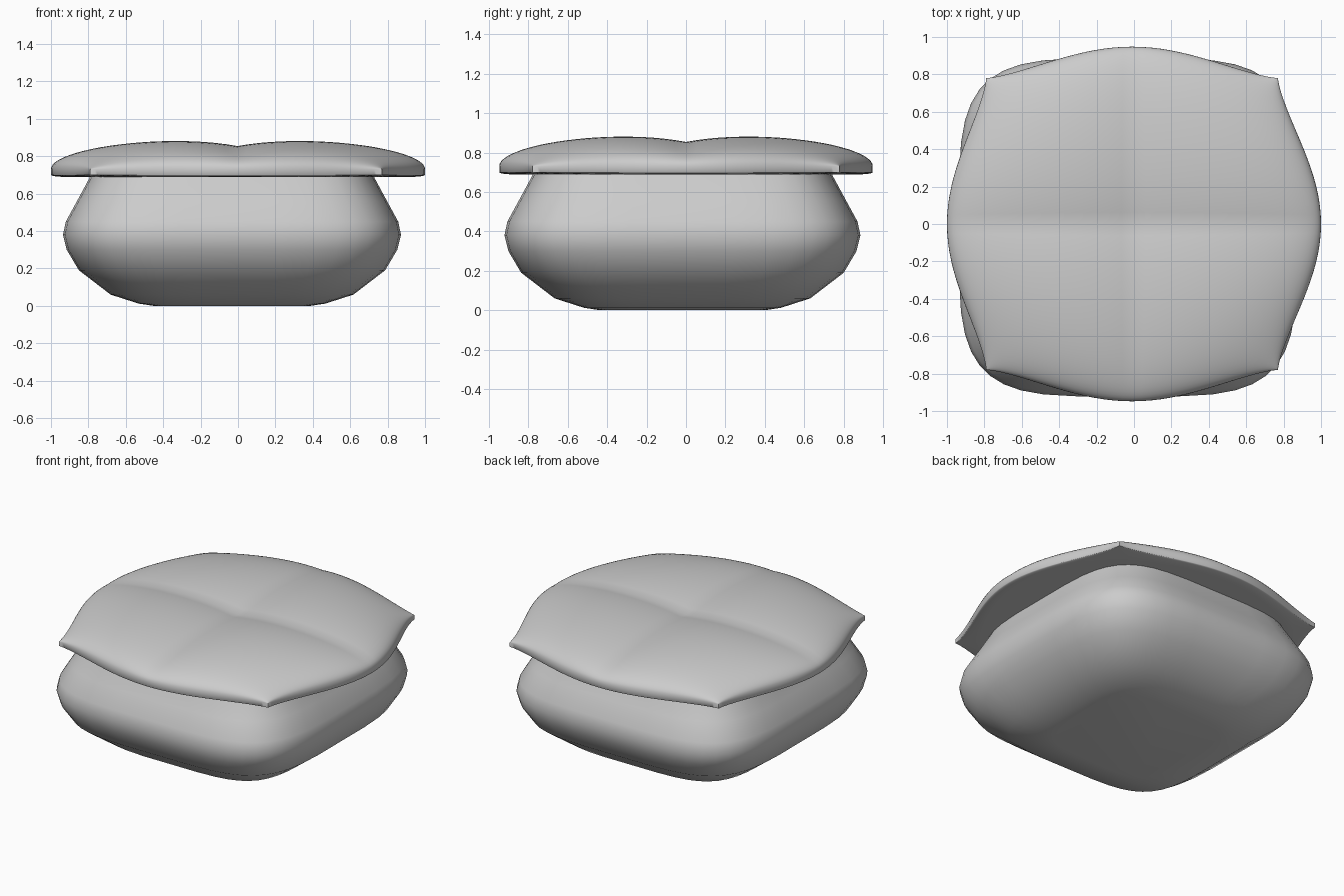
import bpy, bmesh
from math import sin, cos, pi, exp, copysign

if "Cube" in bpy.data.objects:
    bpy.data.objects.remove(bpy.data.objects["Cube"])


def make_object(name, bm, angle):
    bmesh.ops.recalc_face_normals(bm, faces=bm.faces[:])
    mesh = bpy.data.meshes.new(name)
    bm.to_mesh(mesh)
    bm.free()
    ob = bpy.data.objects.new(name, mesh)
    bpy.context.collection.objects.link(ob)
    bpy.ops.object.select_all(action='DESELECT')
    ob.select_set(True)
    bpy.context.view_layer.objects.active = ob
    bpy.ops.object.shade_smooth_by_angle(angle=angle)
    return ob


def squircle(t, n):
    c, s = cos(t), sin(t)
    return copysign(abs(c) ** (2 / n), c), copysign(abs(s) ** (2 / n), s)


# Bulging base: rounded-square rings stacked along a profile (half width, z)
profile = [(0.42, 0.0), (0.50, 0.012), (0.65, 0.06), (0.82, 0.19), (0.885, 0.30),
           (0.905, 0.38), (0.89, 0.45), (0.83, 0.56), (0.765, 0.68), (0.75, 0.72)]
SEG = 40
bm = bmesh.new()
rings = []
for r, z in profile:
    ring = []
    for i in range(SEG):
        x, y = squircle(2 * pi * (i + 0.5) / SEG, 4.2)
        ring.append(bm.verts.new((x * r - 0.032, y * r - 0.018, z)))
    rings.append(ring)
for a, b in zip(rings, rings[1:]):
    for i in range(SEG):
        j = (i + 1) % SEG
        bm.faces.new((a[i], a[j], b[j], b[i]))
bm.faces.new(rings[0])
bm.faces.new(rings[-1])
make_object("base_cushion", bm, pi / 3)


# Top cushion: pinched-corner pillow with a soft cross-shaped crease
def bulge(t):
    return max(0.0, cos(pi * t / 2)) ** 1.4


def cushion_point(u, v, top):
    x = u * (0.78 + 0.22 * bulge(v)) - 0.01 * (1 - bulge(v))
    y = v * (0.78 + 0.168 * bulge(u))
    e = max(0.0, (1 - u * u) * (1 - v * v)) ** 0.45
    if not top:
        return x, y, 0.70 - 0.01 * min(1, 3 * e)
    crease = 0.056 * (exp(-abs(u) / 0.3) + exp(-abs(v) / 0.3))
    return x, y, 0.73 + e * (0.205 - crease)


N = 48
bm = bmesh.new()
steps = [sin(pi / 2 * (2 * i / N - 1)) for i in range(N + 1)]
sheets = []
for top in (True, False):
    g = [[bm.verts.new(cushion_point(u, v, top)) for v in steps] for u in steps]
    for i in range(N):
        for j in range(N):
            bm.faces.new((g[i][j], g[i + 1][j], g[i + 1][j + 1], g[i][j + 1]))
    sheets.append(g)
# Rim joining the two sheets
border = ([(i, 0) for i in range(N)] + [(N, j) for j in range(N)]
          + [(i, N) for i in range(N, 0, -1)] + [(0, j) for j in range(N, 0, -1)])
t, b = sheets
for (i, j), (k, l) in zip(border, border[1:] + border[:1]):
    bm.faces.new((t[i][j], t[k][l], b[k][l], b[i][j]))
make_object("top_cushion", bm, pi / 3)
